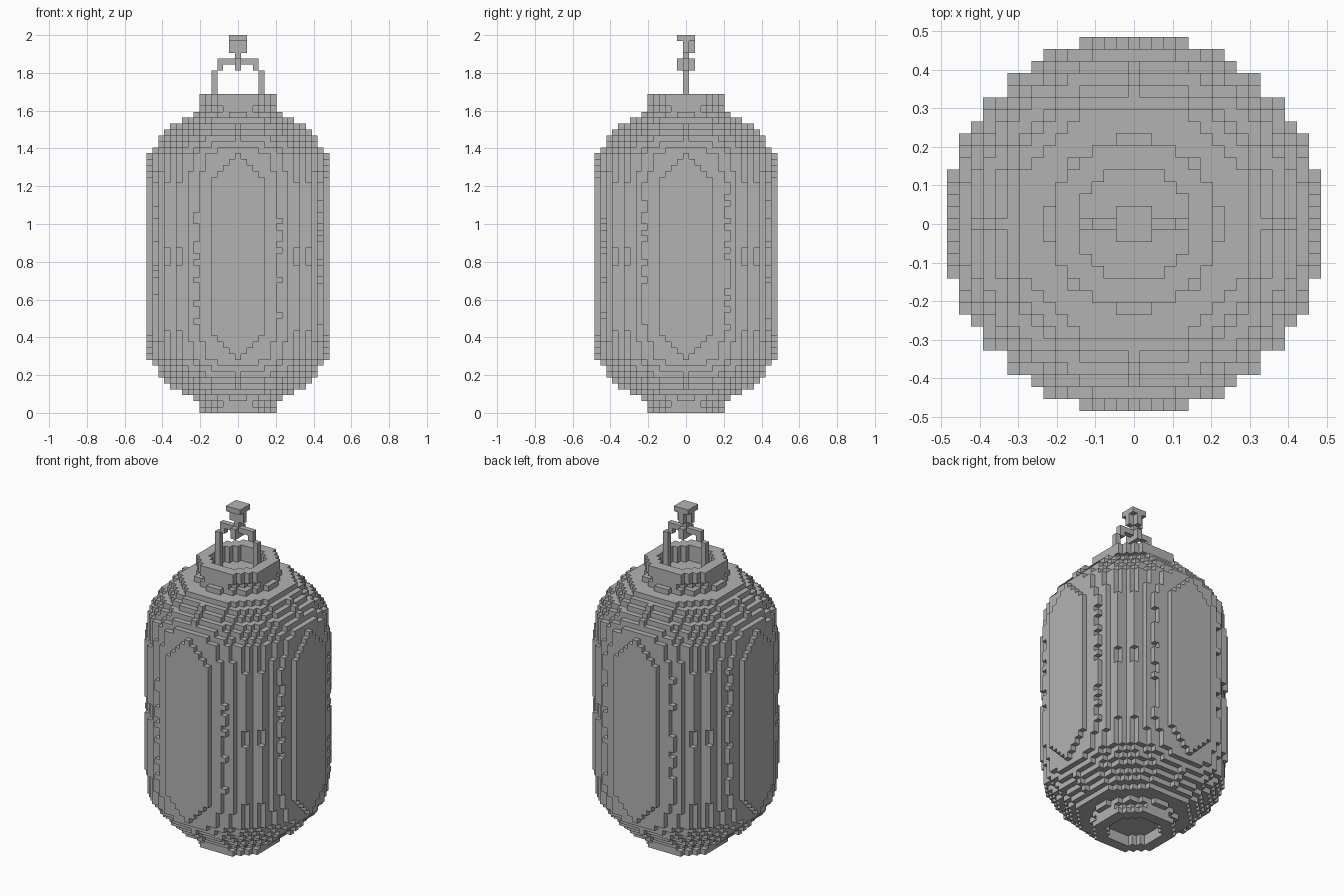
import bpy
import bmesh
import random

random.seed(4)
UNIT = 1 / 32      # edge of one block
HALF = 15          # blocks from the axis to the widest point

cube = bpy.data.objects.get("Cube")
if cube:
    bpy.data.objects.remove(cube, do_unlink=True)

grey = bpy.data.materials.new("plain_grey")
grey.use_nodes = True
colour = (0.45, 0.45, 0.45, 1)
grey.diffuse_color = colour
grey.node_tree.nodes["Principled BSDF"].inputs["Base Color"].default_value = colour


def block_object(name, cells):
    """Skin a set of unit blocks, keeping only their outer faces."""
    bm = bmesh.new()
    corners = {}

    def vert(p):
        if p not in corners:
            corners[p] = bm.verts.new(((p[0] - 0.5) * UNIT, (p[1] - 0.5) * UNIT, p[2] * UNIT))
        return corners[p]

    for cell in sorted(cells):
        for axis in range(3):
            u, w = (axis + 1) % 3, (axis + 2) % 3
            for side in (0, 1):
                near = list(cell)
                near[axis] += 2 * side - 1
                if tuple(near) in cells:
                    continue
                quad = []
                for a, b in ((0, 0), (1, 0), (1, 1), (0, 1)):
                    p = list(cell)
                    p[axis] += side
                    p[u] += a
                    p[w] += b
                    quad.append(vert(tuple(p)))
                bm.faces.new(quad if side else quad[::-1])
    mesh = bpy.data.meshes.new(name)
    bm.to_mesh(mesh)
    bm.free()
    mesh.materials.append(grey)
    obj = bpy.data.objects.new(name, mesh)
    bpy.context.collection.objects.link(obj)
    return obj


def disc(level, outer, inner=-1):
    """Blocks of one level whose squared radius lies in a range."""
    span = range(-HALF, HALF + 1)
    return {(x, y, level) for x in span for y in span if inner < x * x + y * y <= outer}


def box(xs, ys, zs):
    """Blocks between inclusive limits."""
    return {(x, y, z) for x in range(xs[0], xs[1] + 1)
            for y in range(ys[0], ys[1] + 1) for z in range(zs[0], zs[1] + 1)}


# Body: squared radii of the rounded ends, mirrored about the middle level
ends = [50, 97, 121, 144, 169, 188, 207, 225, 226, 229, 234, 241]
FIRST, LAST = 2, 50
body = set()
for level in range(FIRST, LAST + 1):
    step = min(level - FIRST, LAST - level)
    body |= disc(level, ends[step] if step < len(ends) else 245)

# Weathered ridges: the outermost blocks come and go along the height
for x, y, z in sorted(body):
    a, b = sorted((abs(x), abs(y)))
    ragged = (a, b) == (7, 14) and random.random() < 0.5
    worn = (a, b) == (10, 12) and 25 <= z <= 27
    if ragged or worn or (a, b) == (11, 11):
        body.discard((x, y, z))
block_object("lantern_body", body)

# Hollow rings below and above the body
block_object("base_ring", disc(0, 45, 20) | disc(1, 40, 20))
block_object("collar", disc(51, 40, 20) | disc(52, 45, 20) | disc(53, 45, 20))

# Arched handle standing inside the collar
handle = box((-3, 3), (0, 0), (59, 59))
for s in (-1, 1):
    handle |= box((4 * s, 4 * s), (0, 0), (51, 57))
    handle |= box((3 * s, 3 * s), (0, 0), (58, 58))
    handle |= box((4 * s, 4 * s), (0, 0), (57, 57))
handle -= box((-1, 1), (0, 0), (59, 59))
block_object("handle", handle)

# Hanging hook: loop round the handle, stem and cap
hook = box((-1, 1), (-1, 1), (63, 63))
hook |= box((-1, 1), (0, 0), (61, 62)) | box((0, 0), (0, 1), (61, 62))
hook |= box((0, 0), (0, 0), (58, 60)) | box((0, 0), (-1, 1), (58, 59))
hook |= box((-1, 1), (0, 0), (59, 59))
block_object("hook", hook)
